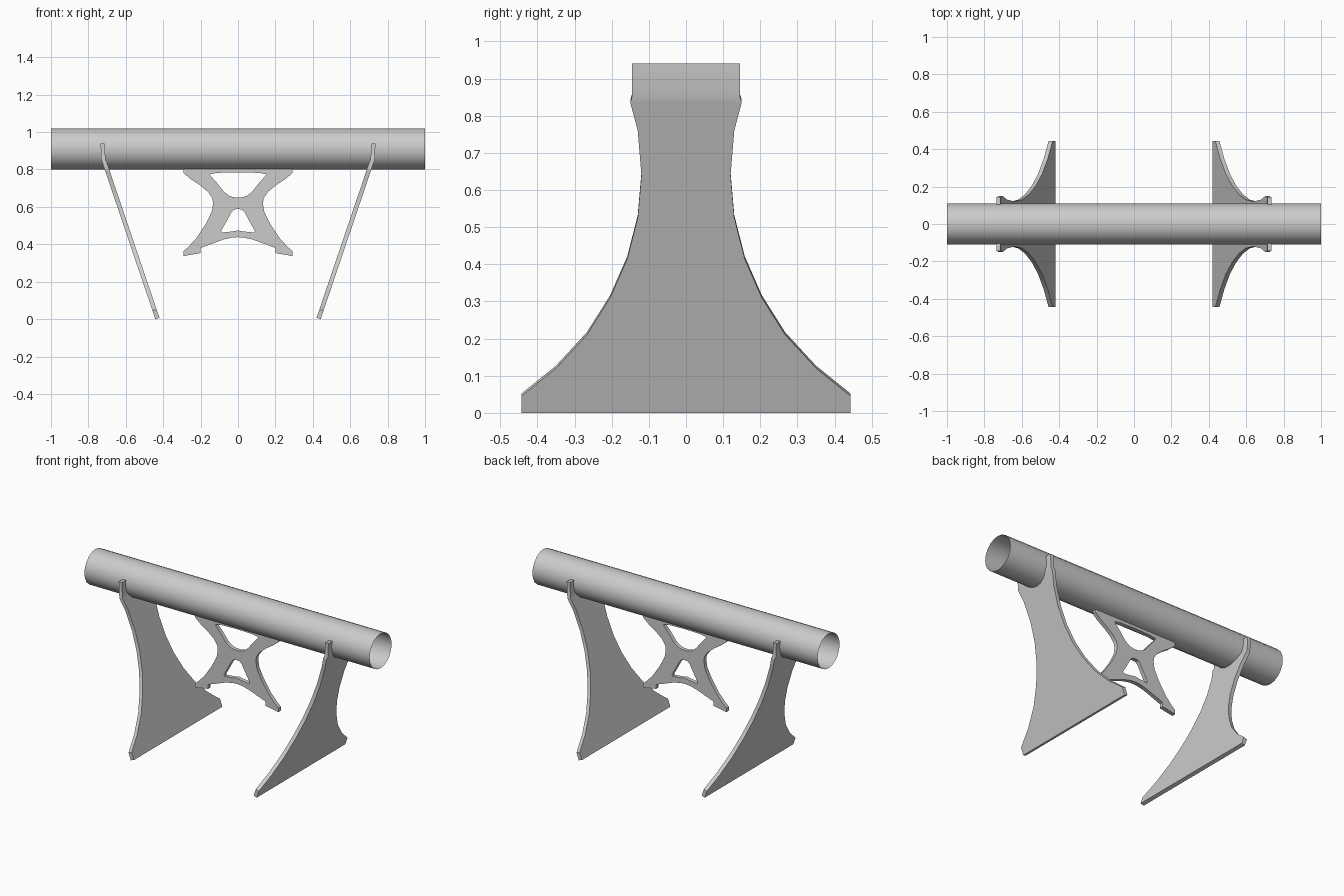
import bpy, bmesh, math

if "Cube" in bpy.data.objects:
    bpy.data.objects.remove(bpy.data.objects["Cube"])


def finish(obj):
    bpy.ops.object.select_all(action='DESELECT')
    obj.select_set(True)
    bpy.context.view_layer.objects.active = obj
    bpy.ops.object.shade_smooth_by_angle(angle=math.radians(30))


def add_mesh(name, bm):
    bmesh.ops.recalc_face_normals(bm, faces=bm.faces)
    me = bpy.data.meshes.new(name)
    bm.to_mesh(me)
    bm.free()
    obj = bpy.data.objects.new(name, me)
    bpy.context.collection.objects.link(obj)
    return obj


# Open-ended horizontal tube
bpy.ops.mesh.primitive_cylinder_add(vertices=20, radius=0.11, depth=2, end_fill_type='NOTHING',
                                    location=(0, 0, 0.91), rotation=(0, math.pi / 2, 0))
tube = bpy.context.object
tube.name = "tube"
finish(tube)

# Flared leaning leg plates: (height, half width), bent upright at the top
LEG = [(0, 0.443), (0.045, 0.443), (0.12, 0.35), (0.21, 0.267), (0.31, 0.204), (0.415, 0.158),
       (0.525, 0.13), (0.64, 0.12), (0.76, 0.13), (0.835, 0.15), (0.853, 0.145), (0.94, 0.145)]


def leg(name, side):
    bm = bmesh.new()
    rows = []
    for z, w in LEG:
        xo = min(0.735, 0.442 + z * 0.293 / 0.865)
        dx, dz = (-0.022, 0.0) if z > 0.9 else (-0.022, 0.007)
        rows.append([bm.verts.new((side * x, y, zz)) for x, y, zz in (
            (xo, -w, z), (xo, w, z), (xo + dx, w, z + dz), (xo + dx, -w, z + dz))])
    for a, b in zip(rows, rows[1:]):
        for i in range(4):
            j = (i + 1) % 4
            bm.faces.new((a[i], a[j], b[j], b[i]))
    bm.faces.new(rows[0])
    bm.faces.new(rows[-1])
    finish(add_mesh(name, bm))


leg("right_leg", 1)
leg("left_leg", -1)

# Hanging X-shaped bracket with two openings: right halves, mirrored into loops
OUTER = [(0, 0.803), (0.292, 0.803), (0.292, 0.782), (0.255, 0.75), (0.205, 0.717), (0.16, 0.68),
         (0.138, 0.648), (0.133, 0.62), (0.14, 0.575), (0.172, 0.51), (0.225, 0.43), (0.262, 0.39),
         (0.292, 0.362), (0.292, 0.337), (0.2, 0.353), (0.2, 0.38), (0.08, 0.425), (0.03, 0.436), (0, 0.438)]
UPPER = [(0, 0.785), (0.11, 0.782), (0.15, 0.775), (0.148, 0.768), (0.11, 0.725), (0.075, 0.68),
         (0.045, 0.658), (0.02, 0.651), (0, 0.65)]
LOWER = [(0, 0.589), (0.02, 0.586), (0.035, 0.572), (0.06, 0.525), (0.09, 0.472), (0.085, 0.463),
         (0.035, 0.468), (0, 0.474)]

cu = bpy.data.curves.new("bracket", 'CURVE')
cu.dimensions = '2D'
cu.fill_mode = 'BOTH'
cu.extrude = 0.0125
for half in (OUTER, UPPER, LOWER):
    loop = half + [(-x, z) for x, z in half[-2:0:-1]]
    sp = cu.splines.new('POLY')
    sp.points.add(len(loop) - 1)
    for p, (x, z) in zip(sp.points, loop):
        p.co = (x, z, 0, 1)
    sp.use_cyclic_u = True
bracket = bpy.data.objects.new("bracket", cu)
bracket.rotation_euler = (math.pi / 2, 0, 0)
bpy.context.collection.objects.link(bracket)
bpy.ops.object.select_all(action='DESELECT')
bracket.select_set(True)
bpy.context.view_layer.objects.active = bracket
bpy.ops.object.convert(target='MESH')
bracket = bpy.context.object
bm = bmesh.new()
bm.from_mesh(bracket.data)
bmesh.ops.remove_doubles(bm, verts=bm.verts, dist=0.0001)
bmesh.ops.recalc_face_normals(bm, faces=bm.faces)
bm.to_mesh(bracket.data)
bm.free()
finish(bracket)
